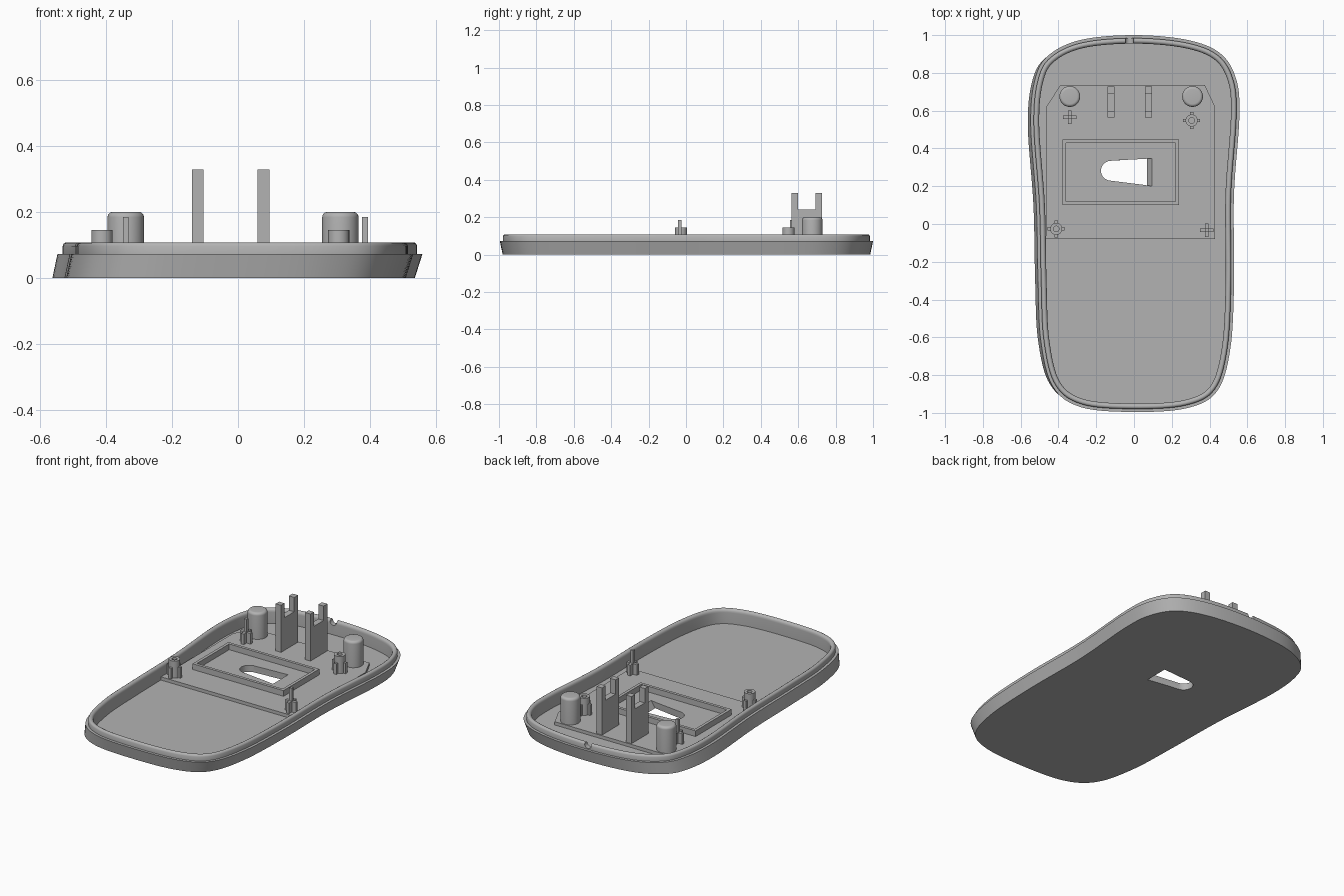
import bpy, bmesh, math
from mathutils import Vector

if "Cube" in bpy.data.objects:
    bpy.data.objects.remove(bpy.data.objects["Cube"])

grey = bpy.data.materials.new("plain grey")
grey.use_nodes = True
grey.diffuse_color = (0.45, 0.45, 0.45, 1)
grey.node_tree.nodes["Principled BSDF"].inputs["Base Color"].default_value = (0.45, 0.45, 0.45, 1)


def loft(name, rings, smooth=False):
    """Closed solid through a list of equal-length rings, capped at both ends."""
    bm = bmesh.new()
    loops = [[bm.verts.new(p) for p in ring] for ring in rings]
    n = len(loops[0])
    for low, high in zip(loops, loops[1:]):
        for i in range(n):
            j = (i + 1) % n
            bm.faces.new((low[i], low[j], high[j], high[i]))
    bm.faces.new(loops[0][::-1])
    bm.faces.new(loops[-1])
    bmesh.ops.recalc_face_normals(bm, faces=bm.faces)
    mesh = bpy.data.meshes.new(name)
    bm.to_mesh(mesh)
    bm.free()
    mesh.materials.append(grey)
    obj = bpy.data.objects.new(name, mesh)
    bpy.context.collection.objects.link(obj)
    if smooth:
        activate(obj)
        bpy.ops.object.shade_smooth_by_angle(angle=math.radians(35))
    return obj


def activate(obj):
    bpy.ops.object.select_all(action='DESELECT')
    obj.select_set(True)
    bpy.context.view_layer.objects.active = obj


def prism(name, outline, z0, z1):
    return loft(name, [[(x, y, z) for x, y in outline] for z in (z0, z1)])


def box(name, x0, x1, y0, y1, z0, z1):
    return prism(name, [(x0, y0), (x1, y0), (x1, y1), (x0, y1)], z0, z1)


def turned(name, cx, cy, profile, n=40):
    """Round part from (radius, height) pairs."""
    turns = [2 * math.pi * i / n for i in range(n)]
    rings = [[(cx + r * math.cos(a), cy + r * math.sin(a), z) for a in turns] for r, z in profile]
    return loft(name, rings, True)


def cut(obj, cutter):
    mod = obj.modifiers.new("cut", 'BOOLEAN')
    mod.operation = 'DIFFERENCE'
    mod.solver = 'EXACT'
    mod.object = cutter
    activate(obj)
    bpy.ops.object.modifier_apply(modifier=mod.name)


def smooth_closed(points, steps):
    """Closed Catmull-Rom curve."""
    pts = [Vector(p) for p in points]
    n, out = len(pts), []
    for i in range(n):
        a, b, c, d = (pts[(i + k) % n] for k in (-1, 0, 1, 2))
        for s in range(steps):
            t = s / steps
            out.append(0.5 * (2 * b + (c - a) * t + (2 * a - 5 * b + 4 * c - d) * t ** 2
                              + (3 * b - a - 3 * c + d) * t ** 3))
    return out


def inset(outline, amount):
    n, out = len(outline), []
    for i, p in enumerate(outline):
        t = (outline[(i + 1) % n] - outline[i - 1]).normalized()
        out.append(p + Vector((-t.y, t.x)) * amount)
    return out


FLOOR, PLATE = 0.02, 0.04

# Tray shell: leaning side band, ledge, rounded lip and sunken floor
rim = smooth_closed([(0, 1), (-.28, .975), (-.45, .895), (-.523, .77), (-.547, .53),
                     (-.517, .1), (-.508, -.3), (-.493, -.62), (-.43, -.86), (-.28, -.97),
                     (0, -.995), (.28, -.975), (.44, -.885), (.51, -.66), (.53, -.3),
                     (.529, .15), (.558, .57), (.54, .77), (.455, .905), (.28, .975)], 8)
rings = [[(p.x * .993 - .019, p.y * .985, 0) for p in rim]]
for amount, z in [(0, .072), (.016, .072), (.016, .097), (.019, .104), (.025, .108),
                  (.033, .108), (.04, .104), (.044, .097), (.045, .088), (.045, FLOOR)]:
    rings.append([(p.x, p.y, z) for p in inset(rim, amount)])
shell = loft("tray_shell", rings)

# Raised mounting plate with clipped back corners
plate = prism("mounting_plate", [(-.465, -.08), (.43, -.08), (.43, .62), (.375, .735),
                                 (-.39, .735), (-.465, .62)], FLOOR - .005, PLATE)

# Tapered window with a sloping end, cut through plate and floor
arc = [math.radians(100 + 160 * i / 16) for i in range(17)]
nose = [(-.12 + .055 * math.cos(a), .282 + .053 * math.sin(a)) for a in arc]
window = loft("window_cutter", [
    [(x, y, z) for x, y in nose + [(end, .2), (end, .347)]]
    for z, end in ((-.02, .055), (.06, .11))])

# Cable notch in the back lip
turns = [2 * math.pi * i / 24 for i in range(24)]
notch = loft("notch_cutter", [[(-.024 + .022 * math.cos(a), y, .1 + .022 * math.sin(a))
                               for a in turns] for y in (.92, 1.05)])
cut(shell, window)
cut(plate, window)
cut(shell, notch)
for helper in (window, notch):
    bpy.data.objects.remove(helper)
activate(shell)
bpy.ops.object.shade_smooth_by_angle(angle=math.radians(35))

# Rectangular frame around the window
frame = box("window_frame", -.378, .238, .1, .447, PLATE - .005, .075)
opening = box("frame_cutter", -.36, .22, .118, .429, 0, .1)
cut(frame, opening)
bpy.data.objects.remove(opening)

# Round posts with softened tops
for side, x in (("right", -.34), ("left", .31)):
    fillet = [(.055 - .016 * (1 - math.cos(a)), .184 + .016 * math.sin(a))
              for a in (math.pi / 2 * i / 6 for i in range(7))]
    turned(side + "_post", x, .675, [(.055, PLATE - .005)] + fillet)

# Forked supports
for side, x in (("right", -.122), ("left", .077)):
    profile = [(.565, PLATE - .005), (.728, PLATE - .005), (.728, .328), (.692, .328),
               (.692, .24), (.598, .24), (.598, .328), (.565, .328)]
    loft(side + "_fork", [[(x + dx, y, z) for y, z in profile] for dx in (-.018, .018)])


def cross(name, x, y, reach, half, top):
    box(name + "_rib_x", x - reach, x + reach, y - half, y + half, PLATE - .005, top)
    box(name + "_rib_y", x - half, x + half, y - reach, y + reach, PLATE - .005, top)


# Locating pins on crossed ribs
for name, x, y in (("back_pin", -.34, .565), ("front_pin", .385, -.033)):
    cross(name, x, y, .036, .009, .105)
    box(name, x - .009, x + .009, y - .009, y + .009, PLATE, .184)

# Hollow screw bosses on ribs
for name, x, y in (("front_boss", -.412, -.026), ("back_boss", .305, .548)):
    turned(name, x, y, [(.032, PLATE - .005), (.032, .145), (.015, .145), (.015, .06)], 28)
    for dx, dy in ((1, 0), (-1, 0), (0, 1), (0, -1)):
        cx, cy = x + dx * .036, y + dy * .036
        box(name + "_rib", cx - .009, cx + .009, cy - .009, cy + .009, PLATE - .005, .105)
